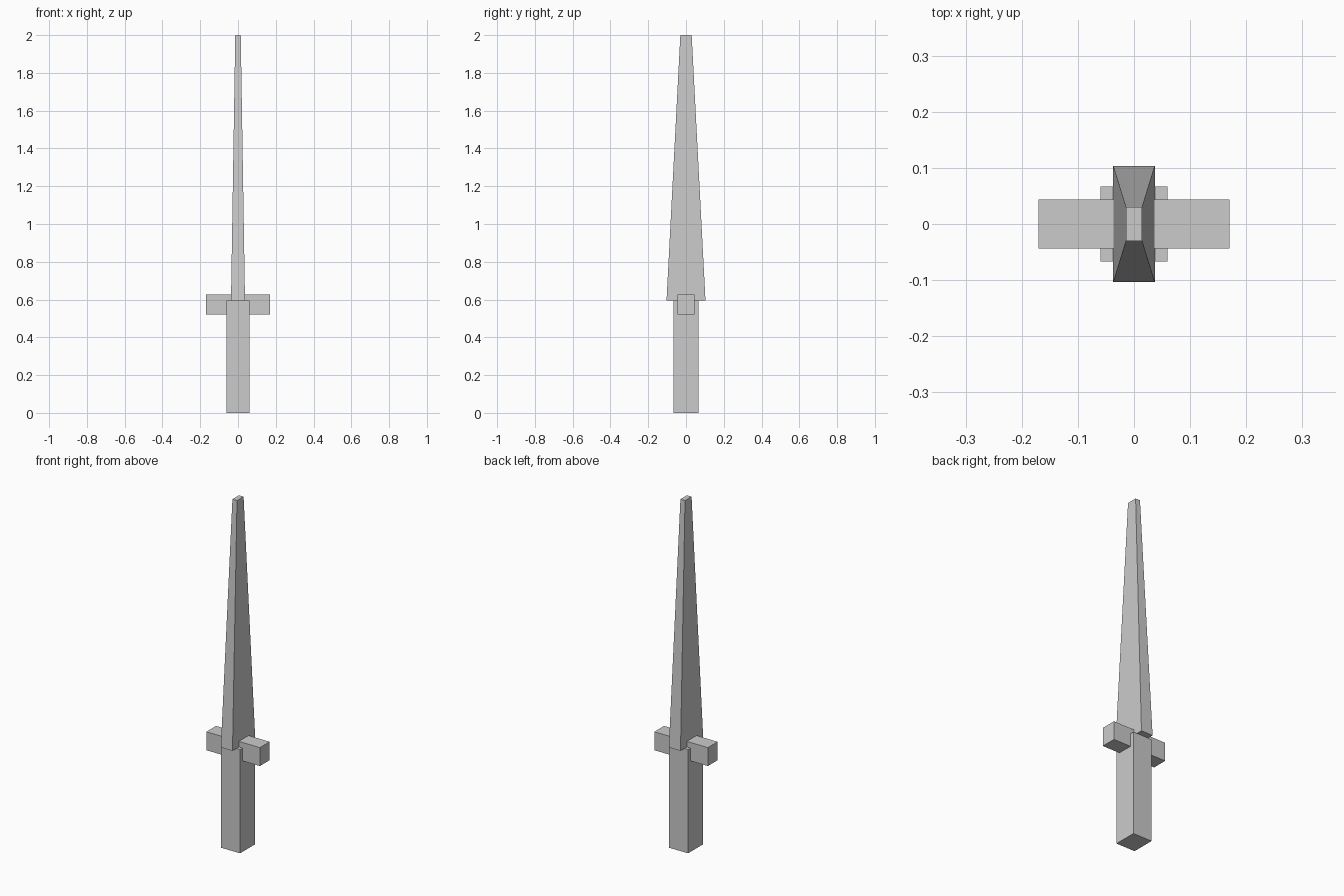
import bpy, bmesh

if "Cube" in bpy.data.objects:
    bpy.data.objects.remove(bpy.data.objects["Cube"])


def tapered_box(name, z0, z1, base, top=None):
    """Box from z0 to z1 with (x, y) half sizes at base and top."""
    top = top or base
    bm = bmesh.new()
    bmesh.ops.create_cube(bm, size=2)
    for v in bm.verts:
        half, z = (top, z1) if v.co.z > 0 else (base, z0)
        v.co = (v.co.x * half[0], v.co.y * half[1], z)
    mesh = bpy.data.meshes.new(name)
    bm.to_mesh(mesh)
    bm.free()
    obj = bpy.data.objects.new(name, mesh)
    bpy.context.collection.objects.link(obj)
    return obj


# Square grip
tapered_box("handle", 0.0, 0.596, (0.06, 0.067))
# Crossbar running through grip and blade
tapered_box("guard", 0.522, 0.628, (0.17, 0.044))
# Blade narrowing to a blunt tip
tapered_box("blade", 0.596, 2.0, (0.037, 0.103), (0.0145, 0.03))
